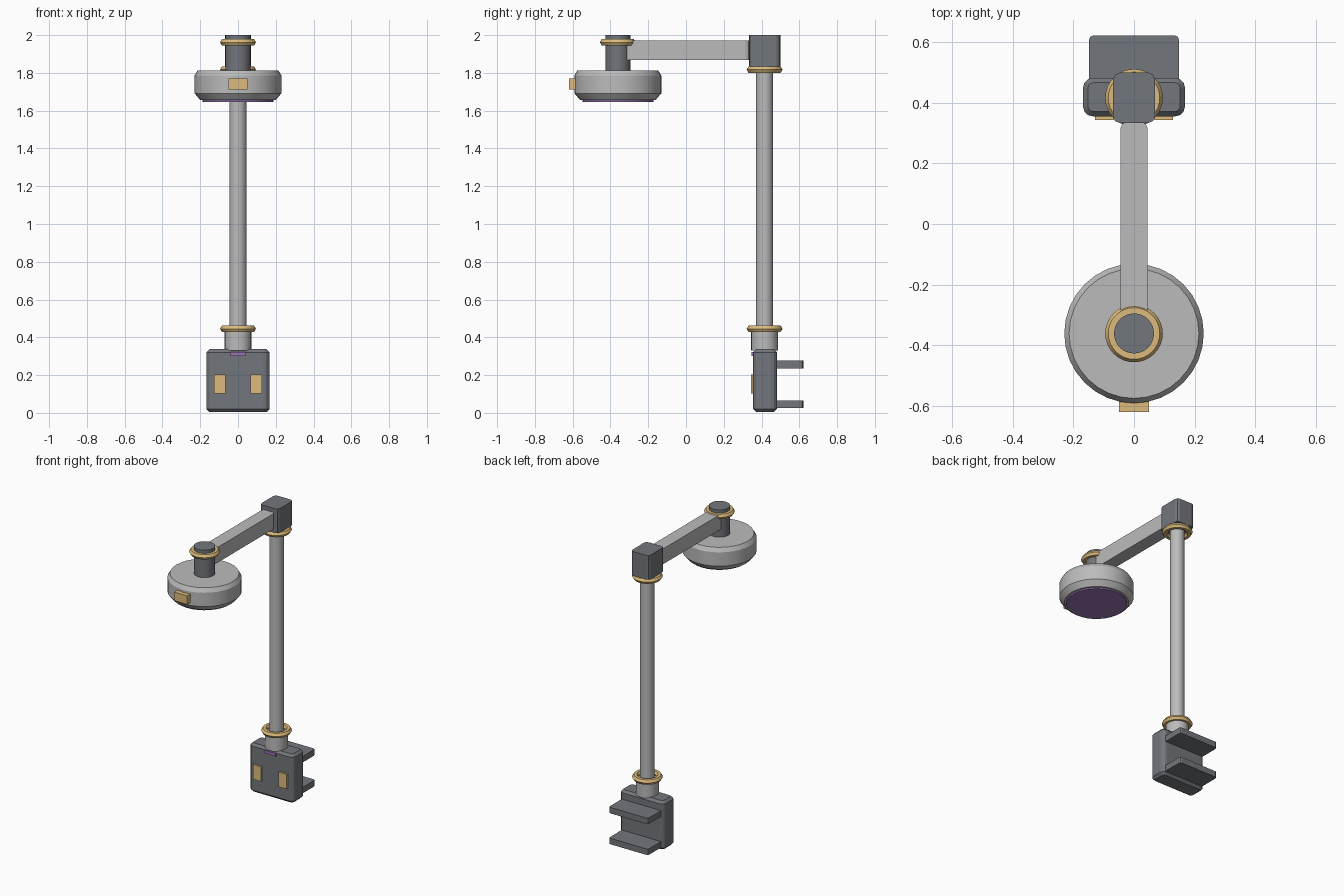
import bpy, bmesh, math

if "Cube" in bpy.data.objects:
    bpy.data.objects.remove(bpy.data.objects["Cube"])

POLE_Y, HEAD_Y = 0.416, -0.361


def material(name, rgb):
    m = bpy.data.materials.new(name)
    m.diffuse_color = (*rgb, 1)
    m.use_nodes = True
    m.node_tree.nodes["Principled BSDF"].inputs["Base Color"].default_value = m.diffuse_color
    return m


DARK = material("dark_grey", (0.17, 0.18, 0.20))
LIGHT = material("light_grey", (0.50, 0.50, 0.50))
BRASS = material("brass", (0.72, 0.50, 0.20))
PURPLE = material("purple", (0.32, 0.18, 0.45))


def finish(name, bm, mat):
    bmesh.ops.recalc_face_normals(bm, faces=bm.faces)
    me = bpy.data.meshes.new(name)
    bm.to_mesh(me)
    bm.free()
    me.materials.append(mat)
    ob = bpy.data.objects.new(name, me)
    bpy.context.collection.objects.link(ob)
    return ob


def smooth(ob):
    bpy.ops.object.select_all(action='DESELECT')
    ob.select_set(True)
    bpy.context.view_layer.objects.active = ob
    bpy.ops.object.shade_smooth_by_angle(angle=math.radians(30))


def box(name, x, y, z, mat, corner=0, segs=2, rim=0):
    """Box from (min, max) ranges; corner bevels upright edges, rim the top and bottom."""
    bm = bmesh.new()
    bmesh.ops.create_cube(bm, size=1)
    for v in bm.verts:
        for i, (lo, hi) in enumerate((x, y, z)):
            v.co[i] = lo if v.co[i] < 0 else hi
    if corner:
        up = [e for e in bm.edges if abs(e.verts[0].co.z - e.verts[1].co.z) > 1e-4]
        bmesh.ops.bevel(bm, geom=up, offset=corner, segments=segs, profile=0.5, affect='EDGES')
    if rim:
        flat = [e for e in bm.edges if abs(e.verts[0].co.z - e.verts[1].co.z) < 1e-4]
        bmesh.ops.bevel(bm, geom=flat, offset=rim, segments=1, affect='EDGES')
    return finish(name, bm, mat)


def lathe(name, y, profile, mat, sides=32, closed=False):
    """Turn (radius, z) points around an upright axis at x = 0."""
    bm = bmesh.new()
    rings = []
    for r, z in profile:
        rings.append([bm.verts.new((r * math.cos(2 * math.pi * k / sides),
                                    y + r * math.sin(2 * math.pi * k / sides), z))
                      for k in range(sides)])
    pairs = list(zip(rings, rings[1:]))
    if closed:
        pairs.append((rings[-1], rings[0]))
    for a, b in pairs:
        for k in range(sides):
            n = (k + 1) % sides
            bm.faces.new((a[k], a[n], b[n], b[k]))
    if not closed:
        bm.faces.new(rings[0])
        bm.faces.new(rings[-1])
    ob = finish(name, bm, mat)
    smooth(ob)
    return ob


def ring(name, y, z, major=0.075, minor=0.020):
    pts = [(major + minor * math.cos(a), z + minor * 0.95 * math.sin(a))
           for a in (math.radians(60 * k) for k in range(6))]
    return lathe(name, y, pts, BRASS, closed=True)


# Clamp body with two jaws
box("clamp_body", (-0.168, 0.168), (0.355, 0.482), (0.005, 0.337), DARK, 0.032, 3, 0.016)
for name, z in (("upper_jaw", (0.236, 0.277)), ("lower_jaw", (0.025, 0.066))):
    box(name, (-0.148, 0.148), (0.465, 0.622), z, DARK, 0.014)

# Buttons and indicator on the clamp front
for name, cx in (("left_button", -0.097), ("right_button", 0.097)):
    box(name, (cx - 0.031, cx + 0.031), (0.343, 0.365), (0.103, 0.204), BRASS)
box("indicator", (-0.042, 0.042), (0.347, 0.365), (0.302, 0.322), PURPLE)

# Pole, socket and trim rings
lathe("pole_socket", POLE_Y, [(0.071, 0.33), (0.071, 0.435)], LIGHT, 24)
lathe("pole", POLE_Y, [(0.045, 0.33), (0.045, 1.86)], LIGHT, 20)
ring("lower_ring", POLE_Y, 0.445)
ring("upper_ring", POLE_Y, 1.817)

# Elbow block and arm
box("elbow", (-0.069, 0.069), (0.333, 0.499), (1.835, 2.0), DARK, 0.022)
box("arm", (-0.045, 0.045), (-0.36, 0.337), (1.867, 1.972), LIGHT, 0.022)

# Lamp head
lathe("head_stem", HEAD_Y, [(0.066, 1.80), (0.066, 2.0)], DARK)
ring("stem_ring", HEAD_Y, 1.962)
lathe("lamp_head", HEAD_Y,
      [(0.200, 1.656), (0.230, 1.692), (0.230, 1.786), (0.214, 1.813)], LIGHT)
lathe("lamp_lens", HEAD_Y, [(0.188, 1.647), (0.188, 1.662)], PURPLE)
box("head_switch", (-0.050, 0.050), (-0.620, -0.575), (1.711, 1.770), BRASS)
